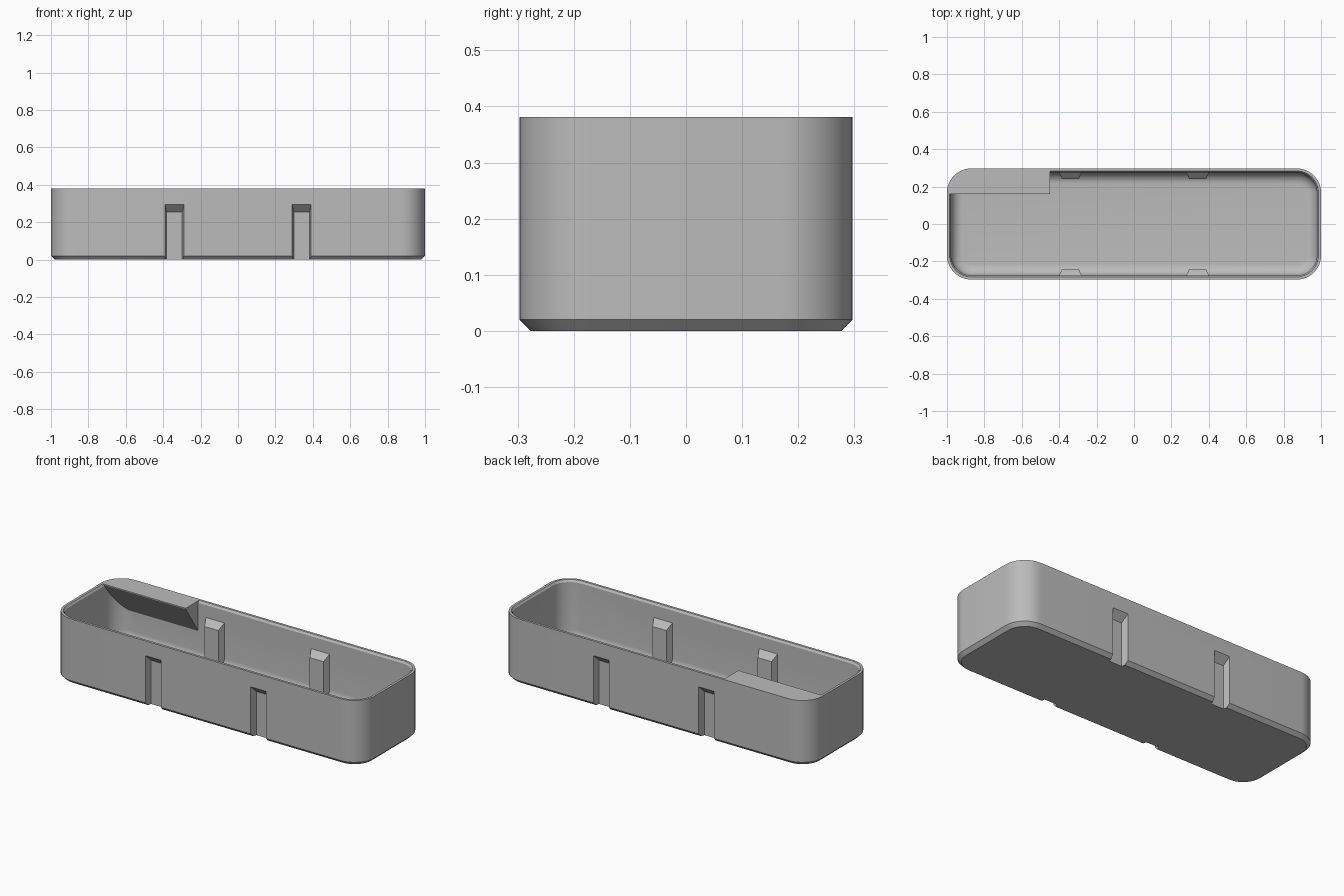
import bpy, bmesh, math

if "Cube" in bpy.data.objects:
    bpy.data.objects.remove(bpy.data.objects["Cube"])

HX, HY, HEIGHT, CORNER = 1.0, 0.297, 0.381, 0.13
WALL, FLOOR, FILLET = 0.018, 0.03, 0.06

grey = bpy.data.materials.new("grey plastic")
colour = (0.5, 0.5, 0.5, 1)
grey.use_nodes = True
grey.diffuse_color = colour
grey.node_tree.nodes["Principled BSDF"].inputs["Base Color"].default_value = colour


def finish(name, bm):
    bmesh.ops.recalc_face_normals(bm, faces=bm.faces)
    mesh = bpy.data.meshes.new(name)
    bm.to_mesh(mesh)
    bm.free()
    mesh.materials.append(grey)
    obj = bpy.data.objects.new(name, mesh)
    bpy.context.collection.objects.link(obj)
    return obj


def rounded_loft(name, levels, segments=12):
    """Stack rounded rectangles given as (inset, z) and cap both ends."""
    bm = bmesh.new()
    rings = []
    for inset, z in levels:
        r = CORNER - inset
        ring = []
        for quarter, (sx, sy) in enumerate([(1, 1), (-1, 1), (-1, -1), (1, -1)]):
            for i in range(segments + 1):
                a = math.pi / 2 * (quarter + i / segments)
                ring.append(bm.verts.new((sx * (HX - CORNER) + r * math.cos(a),
                                          sy * (HY - CORNER) + r * math.sin(a), z)))
        rings.append(ring)
    for low, high in zip(rings, rings[1:]):
        for i in range(len(low)):
            j = (i + 1) % len(low)
            bm.faces.new((low[i], low[j], high[j], high[i]))
    bm.faces.new(rings[0])
    bm.faces.new(rings[-1])
    return finish(name, bm)


def hull(name, points):
    bm = bmesh.new()
    for p in points:
        bm.verts.new(p)
    bmesh.ops.convex_hull(bm, input=bm.verts)
    bmesh.ops.dissolve_limit(bm, angle_limit=0.01, verts=bm.verts, edges=bm.edges)
    return finish(name, bm)


def clip_wedge(name, x, side, sections):
    """Tapered upright with a sloped top; sections are (y, half width, top z)."""
    return hull(name, [(x + s * half, side * y, z)
                       for y, half, top in sections
                       for s in (-1, 1) for z in (-0.05, top)])


def subtract(target, tool):
    mod = target.modifiers.new("cut", 'BOOLEAN')
    mod.operation = 'DIFFERENCE'
    mod.solver = 'EXACT'
    mod.object = tool
    bpy.context.view_layer.objects.active = target
    with bpy.context.temp_override(object=target, active_object=target):
        bpy.ops.object.modifier_apply(modifier=mod.name)
    bpy.data.objects.remove(tool)


# Outer body with chamfered foot
tray = rounded_loft("tray", [(0.02, 0), (0, 0.02), (0, HEIGHT)])

# Hollow interior with a floor fillet and a fine bevel at the rim
steps = 8
levels = []
for i in range(steps + 1):
    a = math.pi / 2 * i / steps
    levels.append((WALL + 0.004 + FILLET * (1 - math.sin(a)),
                   FLOOR + FILLET * (1 - math.cos(a))))
levels += [(WALL + 0.004, HEIGHT - 0.012), (WALL - 0.004, HEIGHT), (WALL - 0.004, HEIGHT + 0.05)]
cavity = rounded_loft("cavity", levels)

# Label shelf left standing in the rear corner
shelf_profile = [(0.16, 0.376), (0.16, 0.5), (0.4, 0.5), (0.4, 0.02)]
subtract(cavity, hull("label_shelf", [(x, y, z) for x in (-1.2, -0.45) for y, z in shelf_profile]))

# Clip ribs inside, left standing in the interior
places = [(x, side) for x in (-0.34, 0.34) for side in (-1, 1)]
for x, side in places:
    subtract(cavity, clip_wedge("clip_rib", x, side, [(0.24, 0.045, 0.262), (0.29, 0.066, 0.312)]))
subtract(tray, cavity)

# Clip grooves outside, open at the foot
for x, side in places:
    subtract(tray, clip_wedge("clip_groove", x, side, [(0.257, 0.041, 0.255), (0.317, 0.055, 0.315)]))

# Smooth curved walls, crisp edges
bpy.ops.object.select_all(action='DESELECT')
tray.select_set(True)
bpy.context.view_layer.objects.active = tray
bpy.ops.object.shade_smooth_by_angle(angle=math.radians(30))
